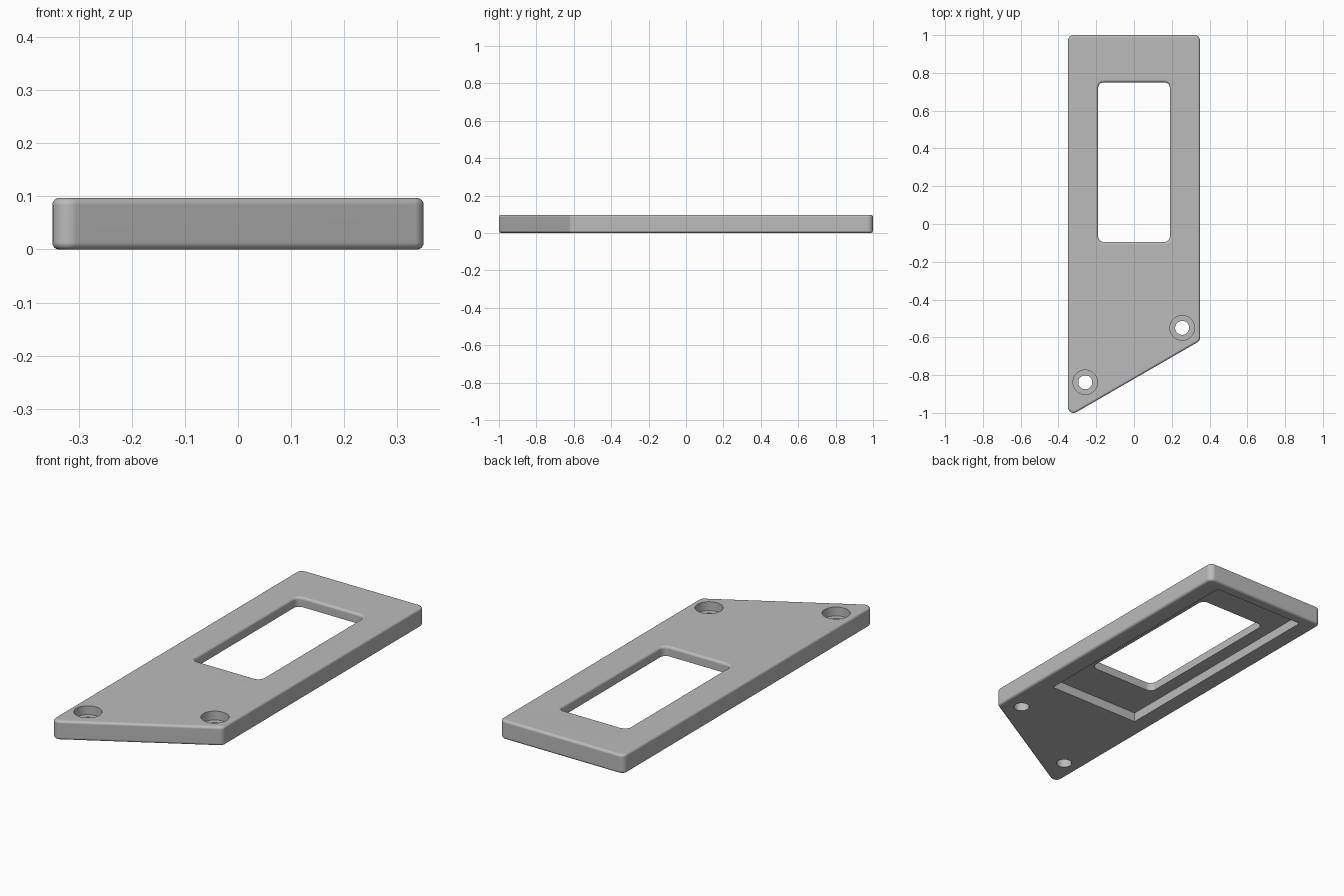
import bpy, bmesh, math
from mathutils import Vector

cube = bpy.data.objects.get("Cube")
if cube:
    bpy.data.objects.remove(cube, do_unlink=True)

HEIGHT = 0.097
FILLET = 0.013
STEPS = 6


def outline(corners, radius, inset, segments=6):
    """Rounded convex polygon (counter-clockwise), moved inward by inset."""
    pts = [Vector(c) for c in corners]
    ring = []
    for i, p in enumerate(pts):
        into = (p - pts[i - 1]).normalized()
        out = (pts[(i + 1) % len(pts)] - p).normalized()
        n0, n1 = Vector((into.y, -into.x)), Vector((out.y, -out.x))
        centre = p - (n0 + n1) * radius / (1 + n0.dot(n1))
        turn = math.atan2(into.cross(out), into.dot(out))
        start = math.atan2(n0.y, n0.x)
        for k in range(segments + 1):
            a = start + turn * k / segments
            ring.append(centre + Vector((math.cos(a), math.sin(a))) * (radius - inset))
    return ring


def loft(name, corners, radius, levels):
    """Solid through rounded outlines at (z, inset) levels."""
    bm = bmesh.new()
    rings = [[bm.verts.new((p.x, p.y, z)) for p in outline(corners, radius, d)]
             for z, d in levels]
    bm.faces.new(rings[0][::-1])
    bm.faces.new(rings[-1])
    n = len(rings[0])
    for low, high in zip(rings, rings[1:]):
        for i in range(n):
            j = (i + 1) % n
            bm.faces.new((low[i], low[j], high[j], high[i]))
    mesh = bpy.data.meshes.new(name)
    bm.to_mesh(mesh)
    bm.free()
    obj = bpy.data.objects.new(name, mesh)
    bpy.context.collection.objects.link(obj)
    return obj


def rectangle(x, y0, y1):
    return [(-x, y0), (x, y0), (x, y1), (-x, y1)]


def cylinder(name, centre, radius, z0, z1):
    bpy.ops.mesh.primitive_cylinder_add(vertices=48, radius=radius, depth=z1 - z0,
                                        location=(*centre, (z0 + z1) / 2))
    bpy.context.object.name = name
    return bpy.context.object


def cut(target, cutter):
    mod = target.modifiers.new("cut", 'BOOLEAN')
    mod.operation, mod.solver, mod.object = 'DIFFERENCE', 'EXACT', cutter
    bpy.context.view_layer.objects.active = target
    bpy.ops.object.modifier_apply(modifier=mod.name)
    bpy.data.objects.remove(cutter, do_unlink=True)


# Quarter-round steps, as (drop below the edge, inset)
angles = [math.pi / 2 * k / STEPS for k in range(STEPS + 1)]
rounding = [(FILLET * (1 - math.sin(a)), FILLET * (1 - math.cos(a))) for a in angles]

# Plate with a slanted front end and rounded edges
plate = loft("mounting_plate", [(-0.35, -1.022), (0.35, -0.618), (0.35, 1), (-0.35, 1)], 0.03,
             [(drop, d) for drop, d in reversed(rounding)]
             + [(HEIGHT - drop, d) for drop, d in rounding])

# Shallow pocket underneath
POCKET = 0.048
cut(plate, loft("pocket_cutter", rectangle(0.26, -0.305, 0.945), 0.001,
                [(-0.05, 0), (POCKET, 0)]))

# Window, flared by a rounded upper edge
cut(plate, loft("window_cutter", rectangle(0.19, -0.095, 0.75), 0.03,
                [(0.02, 0)] + [(HEIGHT - drop, -d) for drop, d in rounding]
                + [(HEIGHT + 0.03, -FILLET)]))

# Counterbored screw holes
for spot in [(0.255, -0.55), (-0.258, -0.838)]:
    cut(plate, cylinder("screw_cutter", spot, 0.037, -0.05, 0.15))
    cut(plate, cylinder("head_cutter", spot, 0.065, 0.052, 0.15))

# Grey finish
grey = bpy.data.materials.new("plain_grey")
grey.use_nodes = True
colour = (0.5, 0.5, 0.5, 1)
grey.diffuse_color = colour
grey.node_tree.nodes["Principled BSDF"].inputs["Base Color"].default_value = colour
plate.data.materials.clear()
plate.data.materials.append(grey)

# Smooth fillets, flat faces kept flat
bpy.ops.object.select_all(action='DESELECT')
plate.select_set(True)
bpy.context.view_layer.objects.active = plate
bpy.ops.object.shade_smooth_by_angle(angle=math.radians(30))
weighted = plate.modifiers.new("flat_normals", 'WEIGHTED_NORMAL')
weighted.keep_sharp = True
